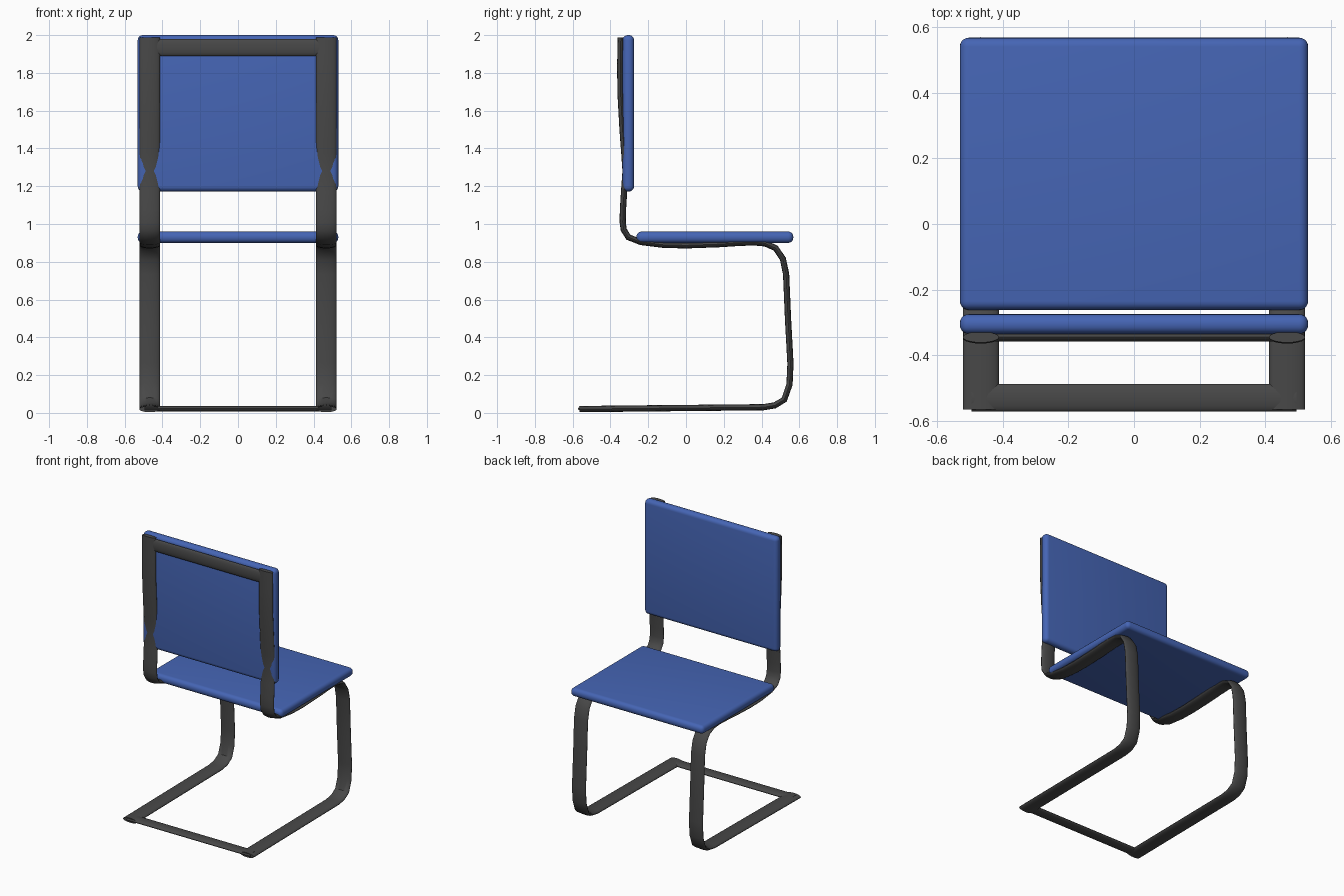
import bpy, bmesh, math
from mathutils import Vector

if "Cube" in bpy.data.objects:
    bpy.data.objects.remove(bpy.data.objects["Cube"])


def material(name, rgb):
    m = bpy.data.materials.new(name)
    m.diffuse_color = (*rgb, 1)
    m.use_nodes = True
    m.node_tree.nodes["Principled BSDF"].inputs["Base Color"].default_value = m.diffuse_color
    return m


blue = material("blue_upholstery", (0.06, 0.13, 0.46))
dark = material("dark_metal", (0.065, 0.065, 0.065))


def finish(bm, name, mat):
    bmesh.ops.recalc_face_normals(bm, faces=bm.faces[:])
    me = bpy.data.meshes.new(name)
    bm.to_mesh(me)
    bm.free()
    me.materials.append(mat)
    ob = bpy.data.objects.new(name, me)
    bpy.context.collection.objects.link(ob)
    bpy.ops.object.select_all(action='DESELECT')
    ob.select_set(True)
    bpy.context.view_layer.objects.active = ob
    bpy.ops.object.shade_smooth_by_angle(angle=math.radians(40))
    return ob


def strip(name, path, wide_axis, half_w, half_t, sides=20):
    """Sweep a flat oval section along a planar path."""
    bm = bmesh.new()
    pts, w = [Vector(p) for p in path], Vector(wide_axis)
    rings = []
    for i, p in enumerate(pts):
        a = (p - pts[i - 1]).normalized() if i else Vector()
        b = (pts[i + 1] - p).normalized() if i < len(pts) - 1 else Vector()
        n = (a + b).normalized().cross(w)
        rings.append([bm.verts.new(p + w * half_w * math.cos(t) + n * half_t * math.sin(t))
                      for t in (2 * math.pi * k / sides for k in range(sides))])
    for r, s in zip(rings, rings[1:]):
        for k in range(sides):
            j = (k + 1) % sides
            bm.faces.new((r[k], r[j], s[j], s[k]))
    bm.faces.new(rings[0])
    bm.faces.new(rings[-1])
    return finish(bm, name, dark)


def cushion(name, lo, hi, radius):
    """Thin board with fully rounded edges."""
    lo, hi = Vector(lo), Vector(hi)
    bm = bmesh.new()
    bmesh.ops.create_cube(bm, size=1)
    for v in bm.verts:
        v.co = (lo + hi) / 2 + v.co * (hi - lo)
    bmesh.ops.bevel(bm, geom=bm.edges[:], offset=radius, segments=5,
                    profile=0.5, affect='EDGES')
    return finish(bm, name, blue)


# Side rail: backrest, under the seat, front leg, floor runner
profile = [(-.345, 1.988), (-.348, 1.85), (-.347, 1.7), (-.336, 1.5), (-.327, 1.38),
           (-.320, 1.28), (-.328, 1.17), (-.334, 1.07), (-.335, 1.01), (-.330, .97),
           (-.305, .93), (-.24, .905), (-.12, .89), (0, .887), (.17, .893),
           (.28, .9), (.36, .903), (.42, .897), (.475, .872), (.513, .815), (.53, .735),
           (.54, .5), (.553, .26), (.548, .15), (.52, .07), (.47, .04),
           (.41, .03), (-.2, .024), (-.565, .02)]
rails = strip("side_rails", [(.467, y, z) for y, z in profile], (1, 0, 0), .055, .0165)
rails.modifiers.new("Mirror", 'MIRROR').use_axis = (True, False, False)

# Cross bars joining the two rails
strip("floor_cross_bar", [(-.495, -.53, .022), (.495, -.53, .022)], (0, 1, 0), .042, .014)
strip("back_cross_bar", [(-.47, -.345, 1.935), (.47, -.345, 1.935)], (0, 0, 1), .045, .013)

# Upholstered boards
cushion("seat", (-.531, -.262, .9), (.531, .568, .96), .027)
cushion("backrest", (-.531, -.335, 1.172), (.531, -.275, 2.0), .027)
